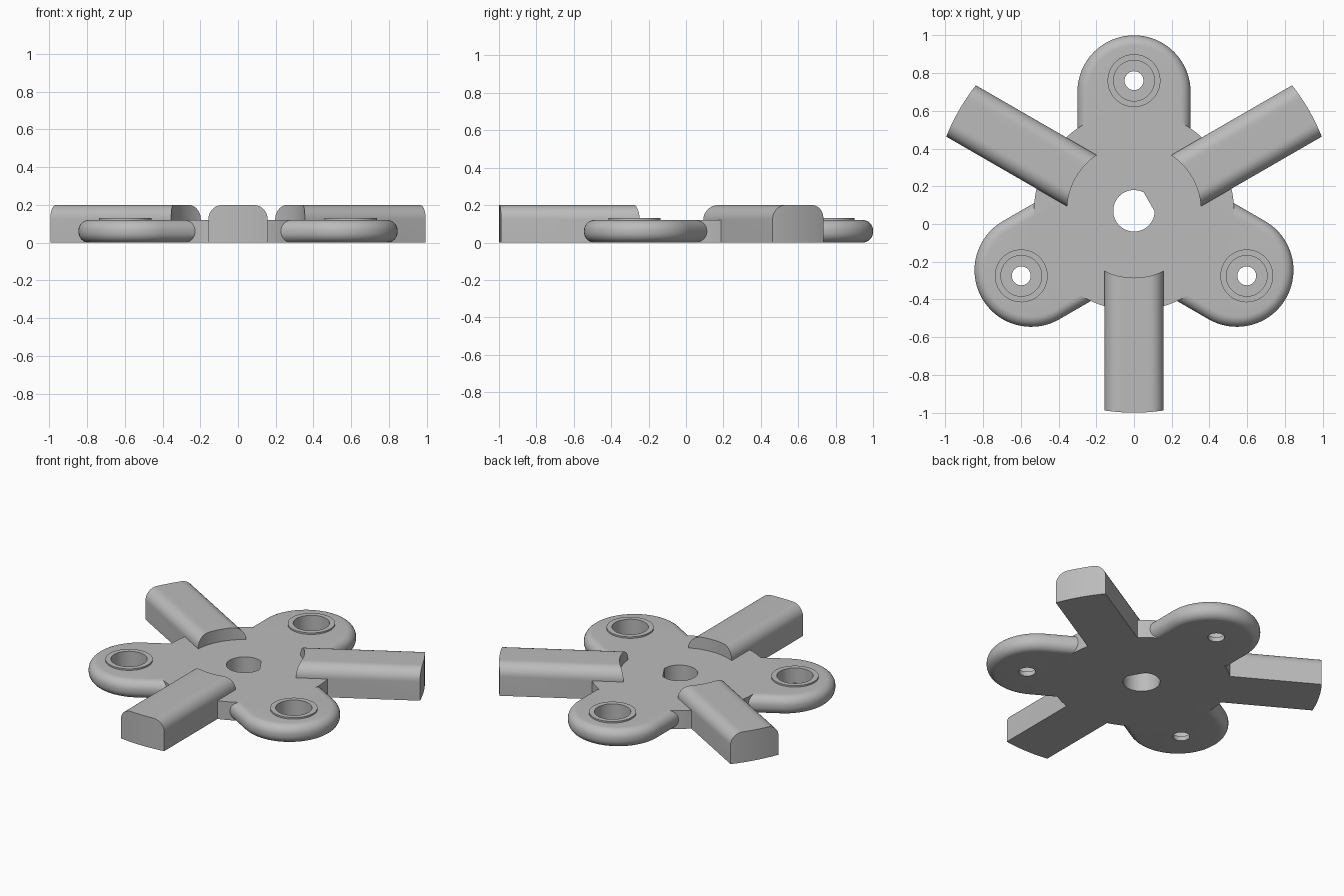
import bpy
import bmesh
from math import sin, cos, pi, sqrt, radians
from mathutils import Matrix

if "Cube" in bpy.data.objects:
    bpy.data.objects.remove(bpy.data.objects["Cube"], do_unlink=True)

HUB_Y = 0.07          # hub axis
PLATE = 0.12          # plate thickness
LOBE_R, LOBE_DIST, SCREW_DIST = 0.30, 0.63, 0.69
ARM_W, ARM_H, ARM_FILLET = 0.157, 0.20, 0.075
ARM_IN, ARM_OUT = 0.355, 1.07

grey = bpy.data.materials.new("light grey")
grey.use_nodes = True
grey.diffuse_color = (0.5, 0.5, 0.5, 1)
grey.node_tree.nodes["Principled BSDF"].inputs["Base Color"].default_value = (0.5, 0.5, 0.5, 1)


def finish(name, bm, angle=0):
    """Turn a part about the hub axis and make it an object."""
    bmesh.ops.recalc_face_normals(bm, faces=bm.faces)
    bm.transform(Matrix.Translation((0, HUB_Y, 0)) @ Matrix.Rotation(radians(angle), 4, 'Z'))
    mesh = bpy.data.meshes.new(name)
    bm.to_mesh(mesh)
    bm.free()
    mesh.materials.append(grey)
    obj = bpy.data.objects.new(name, mesh)
    bpy.context.collection.objects.link(obj)
    return obj


def arc(cx, r, a0, a1, n):
    return [(cx + r * cos(a0 + (a1 - a0) * i / n), r * sin(a0 + (a1 - a0) * i / n))
            for i in range(n + 1)]


def prism(name, outline, z0, z1, angle=0, rim=0):
    """Extrude an outline upward, optionally rounding both rims."""
    bm = bmesh.new()
    face = bm.faces.new([bm.verts.new((x, y, z0)) for x, y in outline])
    top = bmesh.ops.extrude_face_region(bm, geom=[face], use_keep_orig=True)["geom"]
    for v in top:
        if isinstance(v, bmesh.types.BMVert):
            v.co.z = z1
    bmesh.ops.recalc_face_normals(bm, faces=bm.faces)
    if rim:
        edges = [e for e in bm.edges if abs(e.verts[0].co.z - e.verts[1].co.z) < 1e-5]
        bmesh.ops.bevel(bm, geom=edges, offset=rim, segments=8, profile=0.5, affect='EDGES')
    return finish(name, bm, angle)


def disc(name, r, z0, z1, angle=0, dist=0, n=64):
    return prism(name, arc(dist, r, 0, 2 * pi, n)[:-1], z0, z1, angle)


def make_arm(angle):
    """Bar with rounded top edges and cylindrical inner and outer ends."""
    side = [(ARM_W - ARM_FILLET * (1 - cos(t)), ARM_H - ARM_FILLET * (1 - sin(t)))
            for t in [pi / 2 * i / 10 for i in range(11)]]
    flat = ARM_W - ARM_FILLET
    middle = [(flat * (1 - i / 4), ARM_H) for i in range(1, 8)]
    columns = side + middle + [(-u, z) for u, z in reversed(side)]
    bm = bmesh.new()
    rings = []
    for u, z in columns:
        near, far = sqrt(ARM_IN ** 2 - u * u), sqrt(ARM_OUT ** 2 - u * u)
        rings.append([bm.verts.new(p) for p in
                      ((near, u, 0), (far, u, 0), (far, u, z), (near, u, z))])
    for a, b in zip(rings, rings[1:]):
        for i in range(4):
            j = (i + 1) % 4
            bm.faces.new((a[i], a[j], b[j], b[i]))
    bm.faces.new(rings[0])
    bm.faces.new(rings[-1])
    return finish("arm", bm, angle)


def combine(body, part, operation):
    mod = body.modifiers.new(operation, 'BOOLEAN')
    mod.operation, mod.solver, mod.object = operation, 'EXACT', part
    bpy.context.view_layer.objects.active = body
    bpy.ops.object.modifier_apply(modifier=mod.name)
    bpy.data.objects.remove(part, do_unlink=True)


# Central plate
body = disc("three_arm_mounting_plate", 0.53, 0, PLATE, n=96)

# Rounded lobes with raised screw seats
lobe = arc(LOBE_DIST, LOBE_R, -pi / 2, pi / 2, 40) + [(0.1, LOBE_R), (0.1, -LOBE_R)]
lobe_angles = (90, 210, 330)
for a in lobe_angles:
    combine(body, prism("lobe", lobe, 0, PLATE, a, rim=0.055), 'UNION')
    combine(body, disc("screw_seat", 0.14, 0.06, 0.13, a, SCREW_DIST), 'UNION')

# Radial arms
for a in (30, 150, 270):
    combine(body, make_arm(a), 'UNION')

# Counterbored screw holes
for a in lobe_angles:
    combine(body, disc("counterbore", 0.108, 0.03, 0.3, a, SCREW_DIST), 'DIFFERENCE')
    combine(body, disc("screw_hole", 0.05, -0.1, 0.3, a, SCREW_DIST, 40), 'DIFFERENCE')

# Shaft hole with one flat side
half = radians(32)
combine(body, prism("shaft_hole", arc(0, 0.11, half, 2 * pi - half, 48), -0.1, 0.3, 30), 'DIFFERENCE')

bpy.ops.object.select_all(action='DESELECT')
body.select_set(True)
bpy.context.view_layer.objects.active = body
bpy.ops.object.shade_smooth_by_angle(angle=radians(30))
